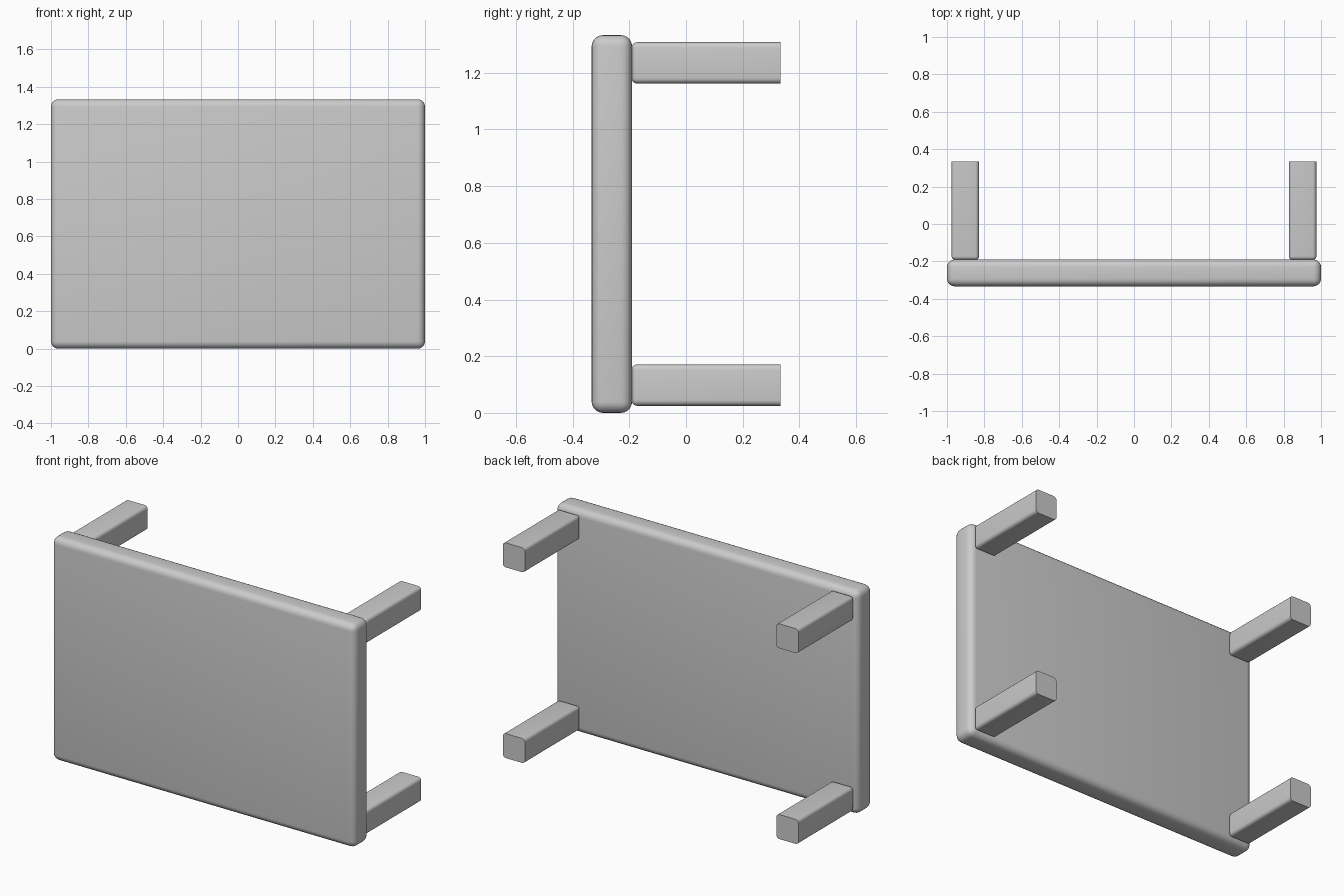
import bpy, bmesh

if "Cube" in bpy.data.objects:
    bpy.data.objects.remove(bpy.data.objects["Cube"])

grey = bpy.data.materials.new("plain grey")
grey.diffuse_color = (0.6, 0.6, 0.6, 1)
grey.use_nodes = True
grey.node_tree.nodes["Principled BSDF"].inputs["Base Color"].default_value = grey.diffuse_color


def rounded_box(name, lo, hi, radius, sharp_back=False):
    """Box between two corners with rounded edges; optionally a sharp +y end."""
    bm = bmesh.new()
    bmesh.ops.create_cube(bm, size=1)
    for v in bm.verts:
        v.co = [(a + b) / 2 + c * (b - a) for a, b, c in zip(lo, hi, v.co)]
    edges = [e for e in bm.edges
             if not (sharp_back and all(v.co.y > hi[1] - 1e-4 for v in e.verts))]
    bmesh.ops.bevel(bm, geom=edges, offset=radius, segments=5, profile=0.5,
                    affect='EDGES', clamp_overlap=True)
    bmesh.ops.recalc_face_normals(bm, faces=bm.faces[:])
    mesh = bpy.data.meshes.new(name)
    bm.to_mesh(mesh)
    bm.free()
    mesh.materials.append(grey)
    obj = bpy.data.objects.new(name, mesh)
    bpy.context.collection.objects.link(obj)
    bpy.ops.object.select_all(action='DESELECT')
    obj.select_set(True)
    bpy.context.view_layer.objects.active = obj
    bpy.ops.object.shade_smooth_by_angle(angle=0.6)
    return obj


# Table top, standing on its long edge
rounded_box("table_top", (-1, -0.333, 0), (1, -0.19, 1.333), 0.04)

# Four legs pointing backwards
for side, x in (("left", -0.902), ("right", 0.902)):
    for level, z in (("lower", 0.098), ("upper", 1.235)):
        rounded_box(f"{level}_{side}_leg", (x - 0.073, -0.192, z - 0.073),
                    (x + 0.073, 0.333, z + 0.073), 0.02, sharp_back=True)
